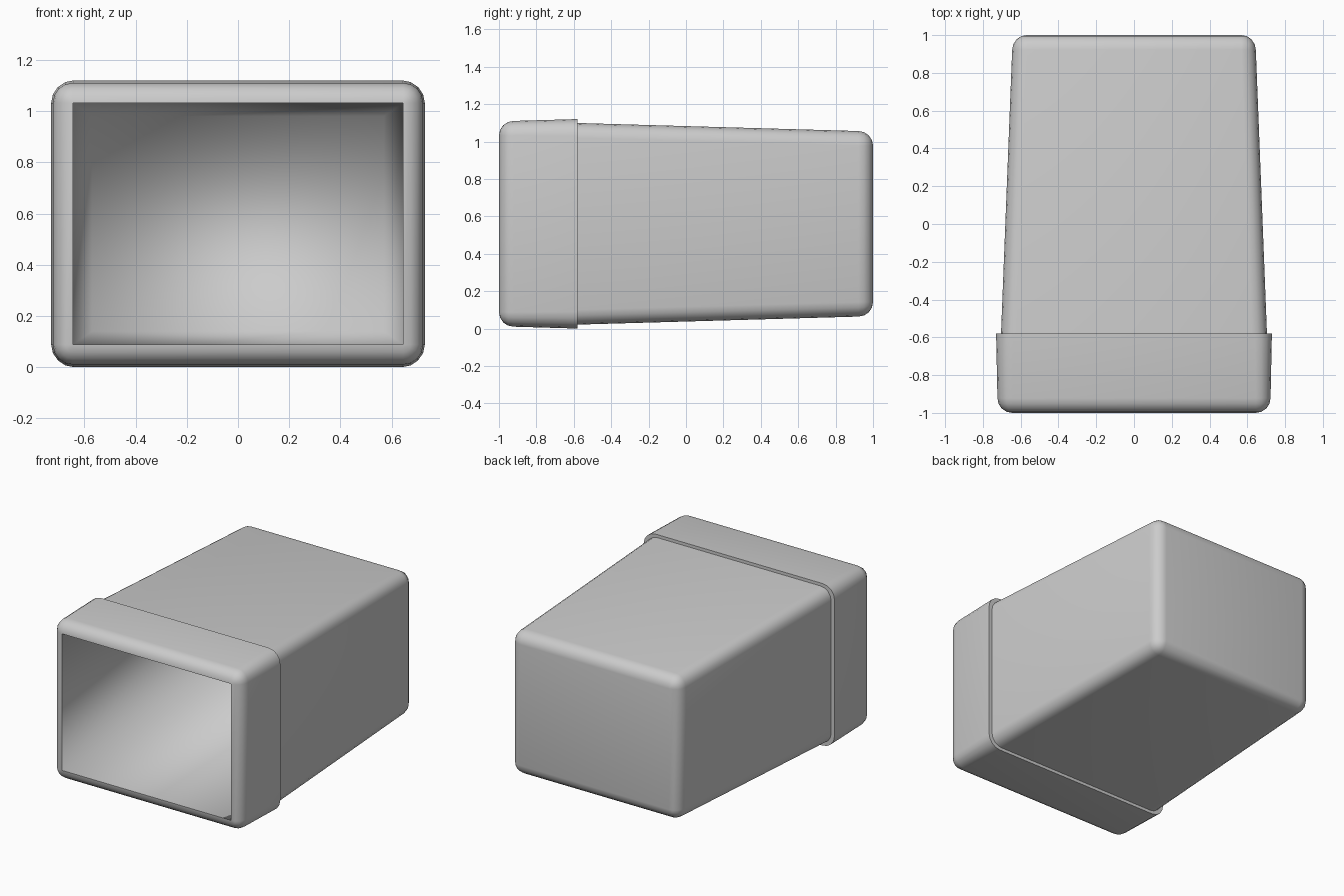
import bpy, bmesh
from math import sin, cos, pi

if "Cube" in bpy.data.objects:
    bpy.data.objects.remove(bpy.data.objects["Cube"])

CZ = 0.56      # height of the bin's axis
SEG = 4        # segments per rounded corner


def ring(bm, y, hx, hz, r):
    """Rounded rectangle around the y axis."""
    verts = []
    for q, (sx, sz) in enumerate([(1, 1), (-1, 1), (-1, -1), (1, -1)]):
        for i in range(SEG + 1):
            a = (q + i / SEG) * pi / 2
            verts.append(bm.verts.new((sx * (hx - r) + r * cos(a), y,
                                       CZ + sz * (hz - r) + r * sin(a))))
    return verts


# Sections run from the inner floor, over the lip, along the outside to the base
sections = [(0.92, 0.57, 0.42, 0.0)]
R = 0.078
for k in range(SEG + 1):                       # rounded lip
    a = k / SEG * pi / 2
    s = R * (1 - sin(a))
    sections.append((-1 + R * (1 - cos(a)), 0.723 - s, 0.55 - s, R * sin(a)))
collar = len(sections)
sections.append((-0.58, 0.73, 0.56, 0.09))     # collar edge
sections.append((-0.58, 0.704, 0.539, 0.08))   # step in to the body
for k in range(SEG + 1):                       # rounded base
    a = k / SEG * pi / 2
    s = R * (1 - cos(a))
    sections.append((1 - R + R * sin(a), 0.645 - s, 0.496 - s, R * cos(a)))

bm = bmesh.new()
rings = [ring(bm, *s) for s in sections]
n = len(rings[0])
for a, b in zip(rings, rings[1:]):
    for i in range(n):
        j = (i + 1) % n
        bm.faces.new((a[i], a[j], b[j], b[i]))
bm.faces.new(rings[0])
bm.faces.new(rings[-1])

# Crisp edges at the lip opening and both sides of the collar step
for idx in (1, collar, collar + 1):
    for i in range(n):
        bm.edges.get((rings[idx][i], rings[idx][(i + 1) % n])).smooth = False

bmesh.ops.remove_doubles(bm, verts=bm.verts[:], dist=0.0005)
bmesh.ops.recalc_face_normals(bm, faces=bm.faces[:])
for f in bm.faces:
    f.smooth = True

mesh = bpy.data.meshes.new("bin")
bm.to_mesh(mesh)
bm.free()
bin_obj = bpy.data.objects.new("bin", mesh)
bpy.context.collection.objects.link(bin_obj)
